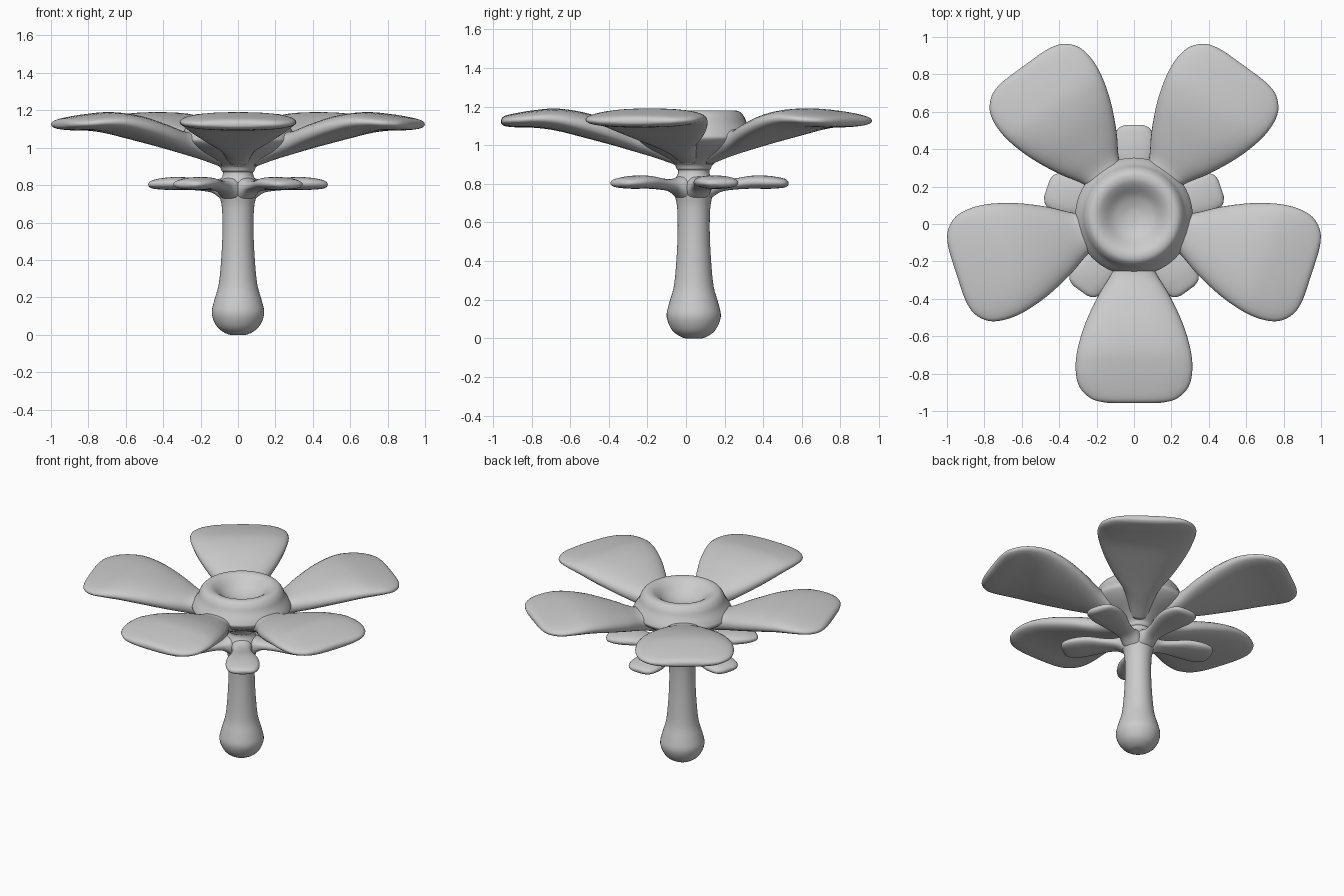
import bpy, bmesh
from math import sin, cos, pi, copysign, radians

if "Cube" in bpy.data.objects:
    bpy.data.objects.remove(bpy.data.objects["Cube"])

CY = 0.04  # flower axis sits slightly behind the origin


def smooth_rows(rows, steps=4):
    """Catmull-Rom interpolation through rows of numbers."""
    out = []
    for i in range(len(rows) - 1):
        a, b = rows[max(i - 1, 0)], rows[i]
        c, d = rows[i + 1], rows[min(i + 2, len(rows) - 1)]
        for s in range(steps):
            t = s / steps
            out.append([0.5 * (2 * q + (r - p) * t + (2 * p - 5 * q + 4 * r - s3) * t * t
                               + (3 * q - p - 3 * r + s3) * t ** 3)
                        for p, q, r, s3 in zip(a, b, c, d)])
    return out + [list(rows[-1])]


def skin(name, rings, angle=0.0):
    """Bridge closed rings into a capped solid, turned about the flower axis."""
    bm = bmesh.new()
    loops = [[bm.verts.new(p) for p in ring] for ring in rings]
    n = len(loops[0])
    for a, b in zip(loops, loops[1:]):
        for i in range(n):
            j = (i + 1) % n
            bm.faces.new((a[i], a[j], b[j], b[i]))
    bm.faces.new(loops[0][::-1])
    bm.faces.new(loops[-1])
    bmesh.ops.recalc_face_normals(bm, faces=bm.faces)
    mesh = bpy.data.meshes.new(name)
    bm.to_mesh(mesh)
    bm.free()
    for f in mesh.polygons:
        f.use_smooth = True
    obj = bpy.data.objects.new(name, mesh)
    obj.location = (0, CY, 0)
    obj.rotation_euler = (0, 0, angle)
    bpy.context.collection.objects.link(obj)
    return obj


def lathe(name, profile, n=40):
    rings = [[(r * cos(2 * pi * i / n), r * sin(2 * pi * i / n), z) for i in range(n)]
             for r, z in smooth_rows(profile)]
    return skin(name, rings)


def power(v, e):
    return copysign(abs(v) ** e, v)


def blade(name, rows, angle, n=32):
    """Loft of rounded flat sections: distance, half width, top z, bottom z."""
    rings = []
    for r, w, top, bot in smooth_rows(rows):
        mid, h = (top + bot) / 2, (top - bot) / 2
        rings.append([(r, w * power(cos(2 * pi * i / n), 0.85),
                       mid + h * power(sin(2 * pi * i / n), 0.85)) for i in range(n)])
    return skin(name, rings, angle)


# Stem with bulbous foot and narrow neck
lathe("stem", [(0.01, 0.0), (0.055, 0.003), (0.11, 0.04), (0.14, 0.11), (0.128, 0.18),
               (0.103, 0.27), (0.09, 0.4), (0.083, 0.55), (0.086, 0.68), (0.1, 0.75),
               (0.102, 0.81), (0.083, 0.85), (0.083, 0.88), (0.1, 0.92)])

# Flower centre: flared cup with rounded rim and dimple
lathe("flower_centre", [(0.01, 0.86), (0.08, 0.87), (0.1, 0.9), (0.16, 0.94), (0.25, 0.985),
                        (0.31, 1.03), (0.308, 1.06), (0.278, 1.11), (0.26, 1.15),
                        (0.235, 1.175), (0.2, 1.178), (0.165, 1.16), (0.11, 1.115),
                        (0.05, 1.09), (0.005, 1.085)])

petal = [(0.1, 0.06, 1.0, 0.9), (0.2, 0.09, 1.09, 0.935), (0.3, 0.118, 1.085, 0.965),
         (0.42, 0.19, 1.125, 1.0), (0.57, 0.26, 1.17, 1.04), (0.71, 0.302, 1.19, 1.075),
         (0.82, 0.312, 1.182, 1.09), (0.91, 0.292, 1.168, 1.092), (0.97, 0.235, 1.155, 1.097),
         (0.992, 0.17, 1.142, 1.107), (0.998, 0.11, 1.13, 1.117)]

sepal = [(0.04, 0.07, 0.85, 0.69), (0.09, 0.065, 0.837, 0.725), (0.14, 0.058, 0.825, 0.758),
         (0.21, 0.07, 0.828, 0.77), (0.3, 0.097, 0.842, 0.775), (0.38, 0.108, 0.842, 0.774),
         (0.44, 0.1, 0.834, 0.777), (0.475, 0.08, 0.825, 0.782), (0.49, 0.045, 0.812, 0.793)]

# Five petals, with five sepals below the gaps between them
for k in range(5):
    blade(f"petal_{k + 1}", petal, radians(-90 + 72 * k))
    blade(f"sepal_{k + 1}", sepal, radians(90 + 72 * k))
